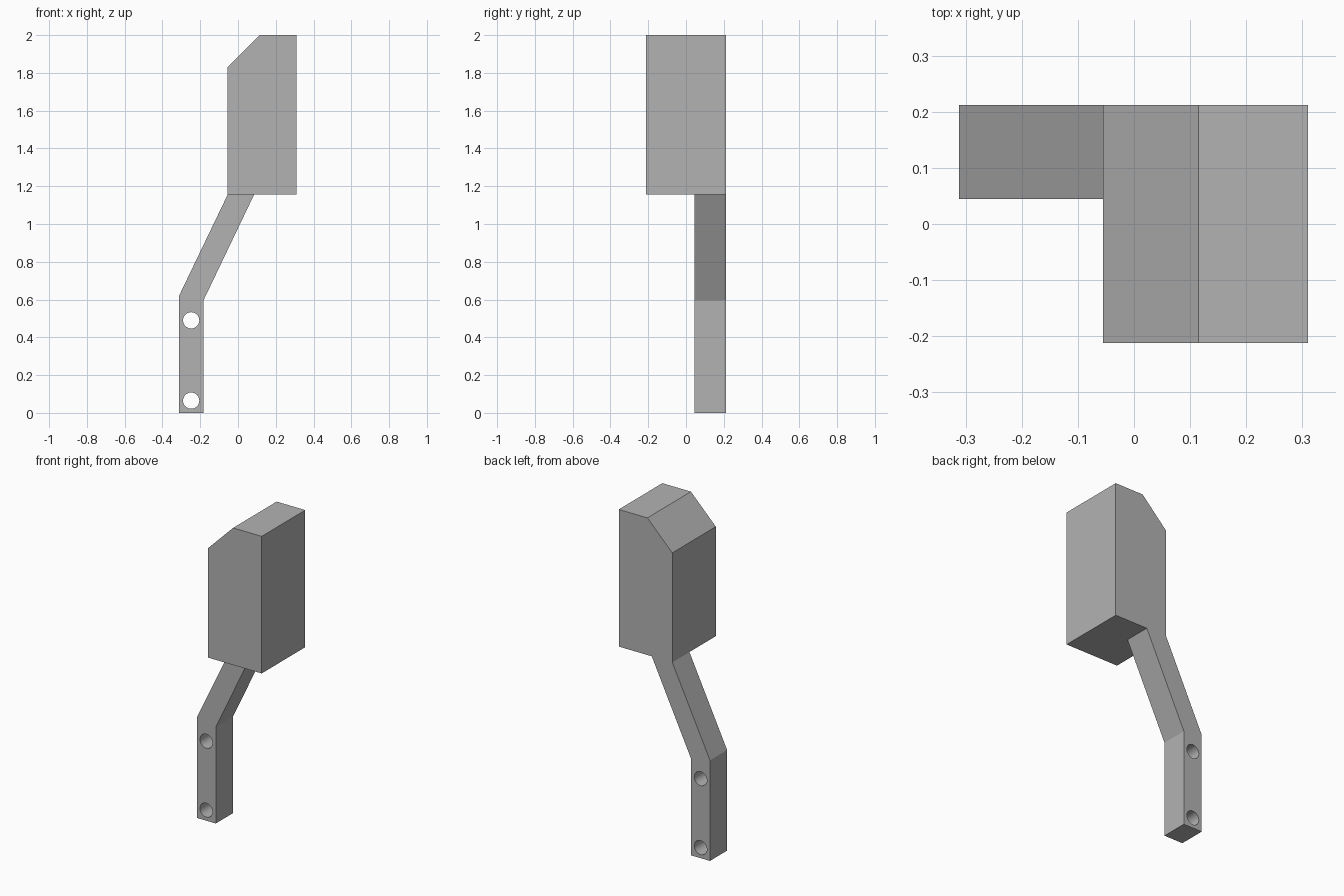
import bpy
import bmesh
import math

cube = bpy.data.objects.get("Cube")
if cube:
    bpy.data.objects.remove(cube, do_unlink=True)

# Single plain grey
grey = bpy.data.materials.new("plain grey")
grey.use_nodes = True
colour = (0.45, 0.45, 0.45, 1)
grey.diffuse_color = colour
grey.node_tree.nodes["Principled BSDF"].inputs["Base Color"].default_value = colour

BACK = 0.212


def extrude_profile(name, profile, front, back):
    """Solid from an (x, z) outline, running from y = front to y = back."""
    bm = bmesh.new()
    face = bm.faces.new([bm.verts.new((x, front, z)) for x, z in profile])
    moved = bmesh.ops.extrude_face_region(bm, geom=[face])["geom"]
    verts = [v for v in moved if isinstance(v, bmesh.types.BMVert)]
    bmesh.ops.translate(bm, verts=verts, vec=(0, back - front, 0))
    bmesh.ops.recalc_face_normals(bm, faces=bm.faces)
    mesh = bpy.data.meshes.new(name)
    bm.to_mesh(mesh)
    bm.free()
    mesh.materials.append(grey)
    obj = bpy.data.objects.new(name, mesh)
    bpy.context.collection.objects.link(obj)
    return obj


def circle(x, z, radius, sides=48):
    steps = [math.tau * i / sides for i in range(sides)]
    return [(x + radius * math.cos(a), z + radius * math.sin(a)) for a in steps]


# Block with one chamfered top corner
extrude_profile("head_block", [(-0.055, 1.155), (0.31, 1.155), (0.31, 2),
                               (0.115, 2), (-0.055, 1.83)], -0.212, BACK)

# Cranked arm below it
arm = extrude_profile("bent_arm", [(-0.312, 0), (-0.183, 0), (-0.183, 0.595),
                                   (0.085, 1.155), (-0.055, 1.155), (-0.312, 0.62)],
                      0.045, BACK)

# Two bolt holes through the arm
for z in (0.065, 0.49):
    cutter = extrude_profile("hole_cutter", circle(-0.248, z, 0.043), -0.1, 0.4)
    cutter.hide_render = True
    bpy.context.view_layer.objects.active = arm
    cut = arm.modifiers.new("bolt hole", "BOOLEAN")
    cut.operation = "DIFFERENCE"
    cut.solver = "EXACT"
    cut.object = cutter
    bpy.ops.object.modifier_apply(modifier=cut.name)
    bpy.data.objects.remove(cutter, do_unlink=True)

# Round hole walls, crisp edges elsewhere
bpy.ops.object.select_all(action="DESELECT")
arm.select_set(True)
bpy.context.view_layer.objects.active = arm
bpy.ops.object.shade_smooth_by_angle(angle=math.radians(20))
